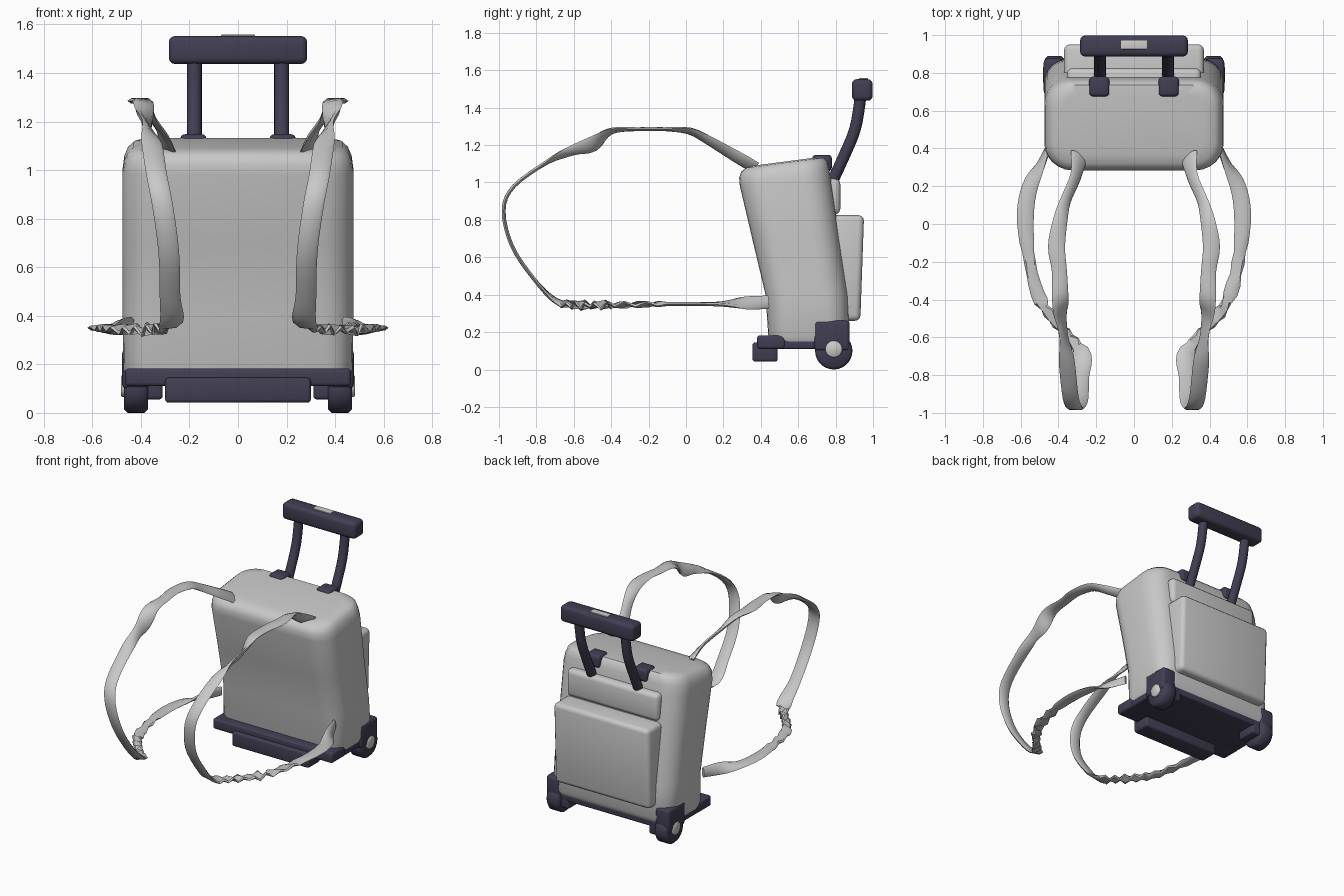
import bpy, bmesh, math, random
from mathutils import Vector

random.seed(4)
if "Cube" in bpy.data.objects:
    bpy.data.objects.remove(bpy.data.objects["Cube"], do_unlink=True)


def make_material(name, rgb):
    mat = bpy.data.materials.new(name)
    mat.use_nodes = True
    colour = (*rgb, 1.0)
    mat.diffuse_color = colour
    mat.node_tree.nodes["Principled BSDF"].inputs["Base Color"].default_value = colour
    return mat


FABRIC = make_material("light grey fabric", (0.58, 0.58, 0.58))
PLASTIC = make_material("dark navy plastic", (0.052, 0.048, 0.085))
TRIM = make_material("off white trim", (0.62, 0.61, 0.58))


def finish(bm, name, mat, angle=40):
    bmesh.ops.recalc_face_normals(bm, faces=bm.faces)
    mesh = bpy.data.meshes.new(name)
    bm.to_mesh(mesh)
    bm.free()
    mesh.materials.append(mat)
    obj = bpy.data.objects.new(name, mesh)
    bpy.context.collection.objects.link(obj)
    bpy.ops.object.select_all(action='DESELECT')
    obj.select_set(True)
    bpy.context.view_layer.objects.active = obj
    bpy.ops.object.shade_smooth_by_angle(angle=math.radians(angle))
    return obj


def box(name, xs, ys, zs, mat, bevel=0.02, lean=0.0):
    """Rounded box between limits; lean shifts y with height."""
    bm = bmesh.new()
    bmesh.ops.create_cube(bm, size=1)
    for v in bm.verts:
        up = v.co.z
        v.co = [lo + (hi - lo) * (c + 0.5) for (lo, hi), c in zip((xs, ys, zs), v.co)]
        v.co.y += lean * up
    if bevel:
        bmesh.ops.bevel(bm, geom=bm.edges[:], offset=bevel, segments=3,
                        profile=0.5, affect='EDGES')
    return finish(bm, name, mat)


def loft(name, rings, mat, angle=40):
    """Skin a list of equal closed rings and cap both ends."""
    bm = bmesh.new()
    loops = [[bm.verts.new(p) for p in ring] for ring in rings]
    n = len(loops[0])
    for a, b in zip(loops, loops[1:]):
        for i in range(n):
            j = (i + 1) % n
            bm.faces.new((a[i], a[j], b[j], b[i]))
    bm.faces.new(loops[0])
    bm.faces.new(loops[-1])
    return finish(bm, name, mat, angle)


def disc(name, centre, radius, width, mat, bevel):
    """Wheel-like cylinder along x."""
    rings = []
    for dx, r in ((-0.5 * width, radius - bevel), (bevel - 0.5 * width, radius),
                  (0.5 * width - bevel, radius), (0.5 * width, radius - bevel)):
        rings.append([(centre[0] + dx, centre[1] + r * math.cos(t), centre[2] + r * math.sin(t))
                      for t in (math.tau * k / 28 for k in range(28))])
    return loft(name, rings, mat, 50)


def rounded_ring(z, front, back, half, radius, slope):
    mid = (front + back) / 2
    pts = []
    for q, (sx, y) in enumerate(((1, back), (-1, back), (-1, front), (1, front))):
        cy = y - radius if y == back else y + radius
        for k in range(7):
            t = math.pi / 2 * (q + k / 6)
            px = sx * (half - radius) + radius * math.cos(t)
            py = cy + radius * math.sin(t)
            pts.append((px, py, z + slope * (py - mid)))
    return pts


def catmull(pts, steps):
    pts = [Vector(p) for p in pts]
    out = []
    for i in range(len(pts) - 1):
        a, b, c, d = pts[max(i - 1, 0)], pts[i], pts[i + 1], pts[min(i + 2, len(pts) - 1)]
        for k in range(steps):
            t = k / steps
            out.append(0.5 * (2 * b + (c - a) * t + (2 * a - 5 * b + 4 * c - d) * t * t
                              + (3 * b - a - 3 * c + d) * t ** 3))
    return out + [pts[-1]]


# Backward-leaning bag body: z, front y, back y, half width, corner radius, top slope
BODY = [(0.15, 0.45, 0.86, 0.46, 0.1, 0), (0.18, 0.44, 0.875, 0.472, 0.11, 0),
        (0.4, 0.425, 0.865, 0.475, 0.13, 0), (0.7, 0.355, 0.82, 0.475, 0.14, 0.02),
        (1.0, 0.288, 0.775, 0.475, 0.14, 0.08), (1.05, 0.284, 0.765, 0.468, 0.14, 0.1),
        (1.085, 0.295, 0.755, 0.452, 0.13, 0.12), (1.105, 0.32, 0.735, 0.43, 0.12, 0.13),
        (1.112, 0.37, 0.69, 0.38, 0.1, 0.13)]
loft("bag_body", [rounded_ring(*row) for row in BODY], FABRIC)

# Rear pockets
box("large_back_pocket", (-0.37, 0.37), (0.68, 0.942), (0.26, 0.825), FABRIC, 0.03, 0.02)
box("upper_back_pocket", (-0.355, 0.355), (0.65, 0.825), (0.83, 1.02), FABRIC, 0.03)

# Base plate, crossbar and front foot
box("base_plate", (-0.46, 0.46), (0.42, 0.86), (0.11, 0.165), PLASTIC, 0.01)
box("front_crossbar", (-0.465, 0.465), (0.38, 0.53), (0.11, 0.183), PLASTIC, 0.015)
box("front_foot", (-0.3, 0.3), (0.355, 0.49), (0.042, 0.145), PLASTIC, 0.015)

# Pull handle
box("handle_grip", (-0.285, 0.285), (0.887, 0.998), (1.437, 1.552), PLASTIC, 0.025)
box("handle_button", (-0.07, 0.07), (0.925, 0.972), (1.54, 1.558), TRIM, 0.004)

# Strap centre line on the left: x, y, z, width, roll in degrees
STRAP = [(0.29, 0.37, 1.08, 0.11, 35), (0.31, 0.25, 1.15, 0.08, 50),
         (0.36, 0.13, 1.22, 0.07, 45), (0.39, 0.02, 1.275, 0.08, 20),
         (0.41, -0.12, 1.285, 0.09, 0), (0.395, -0.25, 1.285, 0.08, 0),
         (0.39, -0.4, 1.275, 0.09, 15), (0.385, -0.5, 1.205, 0.1, 55),
         (0.37, -0.61, 1.17, 0.07, 50), (0.355, -0.74, 1.11, 0.085, 5),
         (0.335, -0.92, 0.98, 0.085, 0), (0.31, -0.975, 0.85, 0.085, 0),
         (0.285, -0.93, 0.66, 0.085, 0), (0.28, -0.81, 0.48, 0.085, 0),
         (0.275, -0.7, 0.37, 0.1, 10), (0.34, -0.6, 0.345, 0.07, 20),
         (0.43, -0.5, 0.345, 0.07, 10), (0.51, -0.37, 0.345, 0.08, 0),
         (0.56, -0.15, 0.35, 0.075, 0), (0.575, 0.05, 0.35, 0.09, 0),
         (0.55, 0.2, 0.35, 0.085, 10), (0.49, 0.32, 0.355, 0.08, 60),
         (0.44, 0.44, 0.36, 0.07, 85)]


def strap(name, side):
    path = catmull([p[:3] for p in STRAP], 4)
    shape = catmull([(p[3], p[4], 0) for p in STRAP], 4)
    rings = []
    for i, (p, (width, roll, _)) in enumerate(zip(path, shape)):
        t = (path[min(i + 1, len(path) - 1)] - path[max(i - 1, 0)]).normalized()
        across = t.cross(Vector((0, -t.z, t.y))).normalized()
        out = t.cross(across)
        # Gathered, crumpled run of webbing under the arm
        if p.z < 0.4 and -0.67 < p.y < -0.1:
            roll += (-1) ** i * random.uniform(10, 50 if p.y < -0.38 else 25)
            width *= random.uniform(0.8, 1.1)
        a = math.radians(roll)
        w = (across * math.cos(a) + out * math.sin(a)) * width / 2
        h = (out * math.cos(a) - across * math.sin(a)) * 0.01
        ring = [p + w, p + w * 0.7 + h, p - w * 0.7 + h, p - w, p - w * 0.7 - h, p + w * 0.7 - h]
        rings.append([(side * v.x, v.y, v.z) for v in ring])
    loft(name, rings, FABRIC, 45)


# Parts repeated on each side
for label, s in (("left", 1), ("right", -1)):
    def span(a, b):
        return tuple(sorted((s * a, s * b)))

    strap(label + "_shoulder_strap", s)
    box(label + "_handle_bracket", span(0.13, 0.238), (0.675, 0.78), (1.06, 1.148), PLASTIC, 0.02)
    rod = catmull([(s * 0.18, 0.775, 0.99), (s * 0.18, 0.84, 1.13),
                   (s * 0.18, 0.905, 1.29), (s * 0.18, 0.935, 1.47)], 5)
    rings = []
    for i, p in enumerate(rod):
        t = rod[min(i + 1, len(rod) - 1)] - rod[max(i - 1, 0)]
        n = t.normalized().cross(Vector((1, 0, 0)))
        rings.append([p + Vector((0.031 * math.cos(k), 0, 0)) + n * 0.031 * math.sin(k)
                      for k in (math.tau * j / 16 for j in range(16))])
    loft(label + "_handle_rod", rings, PLASTIC, 45)
    box(label + "_wheel_housing", span(0.37, 0.478), (0.685, 0.875), (0.1, 0.262), PLASTIC, 0.02)
    box(label + "_axle_block", span(0.31, 0.45), (0.71, 0.86), (0.055, 0.16), PLASTIC, 0.015)
    disc(label + "_wheel", (s * 0.42, 0.79, 0.1), 0.1, 0.1, PLASTIC, 0.015)
    disc(label + "_wheel_hub", (s * 0.465, 0.79, 0.11), 0.045, 0.034, TRIM, 0.005)
